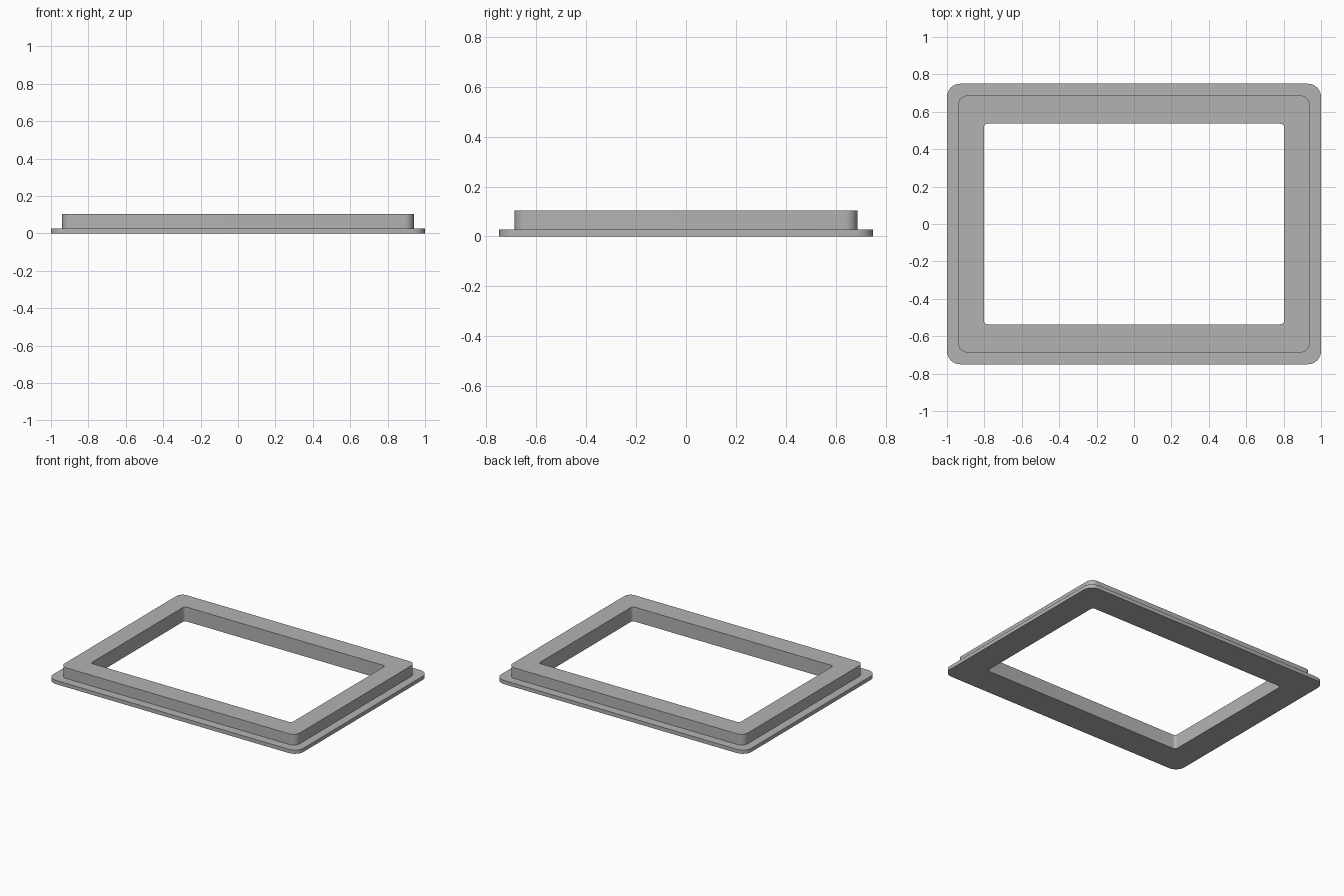
import bpy, bmesh, math

cube = bpy.data.objects.get("Cube")
if cube:
    bpy.data.objects.remove(cube, do_unlink=True)

FLANGE_TOP, FRAME_TOP = 0.027, 0.104
CORNER_STEPS = 8

# Outlines: half width, half depth, corner radius
FLANGE = (1.0, 0.75, 0.07)
COLLAR = (0.94, 0.687, 0.05)
OPENING = (0.803, 0.536, 0.02)


def rounded_loop(bm, outline, z):
    """Ring of vertices around a rounded rectangle at height z."""
    half_x, half_y, r = outline
    ring = []
    for corner, (sx, sy) in enumerate(((1, 1), (-1, 1), (-1, -1), (1, -1))):
        for step in range(CORNER_STEPS + 1):
            a = (corner + step / CORNER_STEPS) * math.pi / 2
            ring.append(bm.verts.new((sx * (half_x - r) + r * math.cos(a),
                                      sy * (half_y - r) + r * math.sin(a), z)))
    return ring


# Grey material
grey = bpy.data.materials.new("grey")
grey.use_nodes = True
colour = (0.45, 0.45, 0.45, 1)
grey.diffuse_color = colour
grey.node_tree.nodes["Principled BSDF"].inputs["Base Color"].default_value = colour

# Stepped frame: a closed cross-section swept around the opening
bm = bmesh.new()
section = [(FLANGE, 0), (FLANGE, FLANGE_TOP), (COLLAR, FLANGE_TOP),
           (COLLAR, FRAME_TOP), (OPENING, FRAME_TOP), (OPENING, 0)]
rings = [rounded_loop(bm, outline, z) for outline, z in section]
count = len(rings[0])
for i, low in enumerate(rings):
    high = rings[(i + 1) % len(rings)]
    for j in range(count):
        k = (j + 1) % count
        bm.faces.new((low[j], low[k], high[k], high[j]))
bmesh.ops.recalc_face_normals(bm, faces=bm.faces)

mesh = bpy.data.meshes.new("stepped_frame")
bm.to_mesh(mesh)
bm.free()
mesh.materials.append(grey)
frame = bpy.data.objects.new("stepped_frame", mesh)
bpy.context.collection.objects.link(frame)

# Round corners smooth, rims sharp
bpy.ops.object.select_all(action="DESELECT")
frame.select_set(True)
bpy.context.view_layer.objects.active = frame
bpy.ops.object.shade_smooth_by_angle(angle=math.radians(30))
